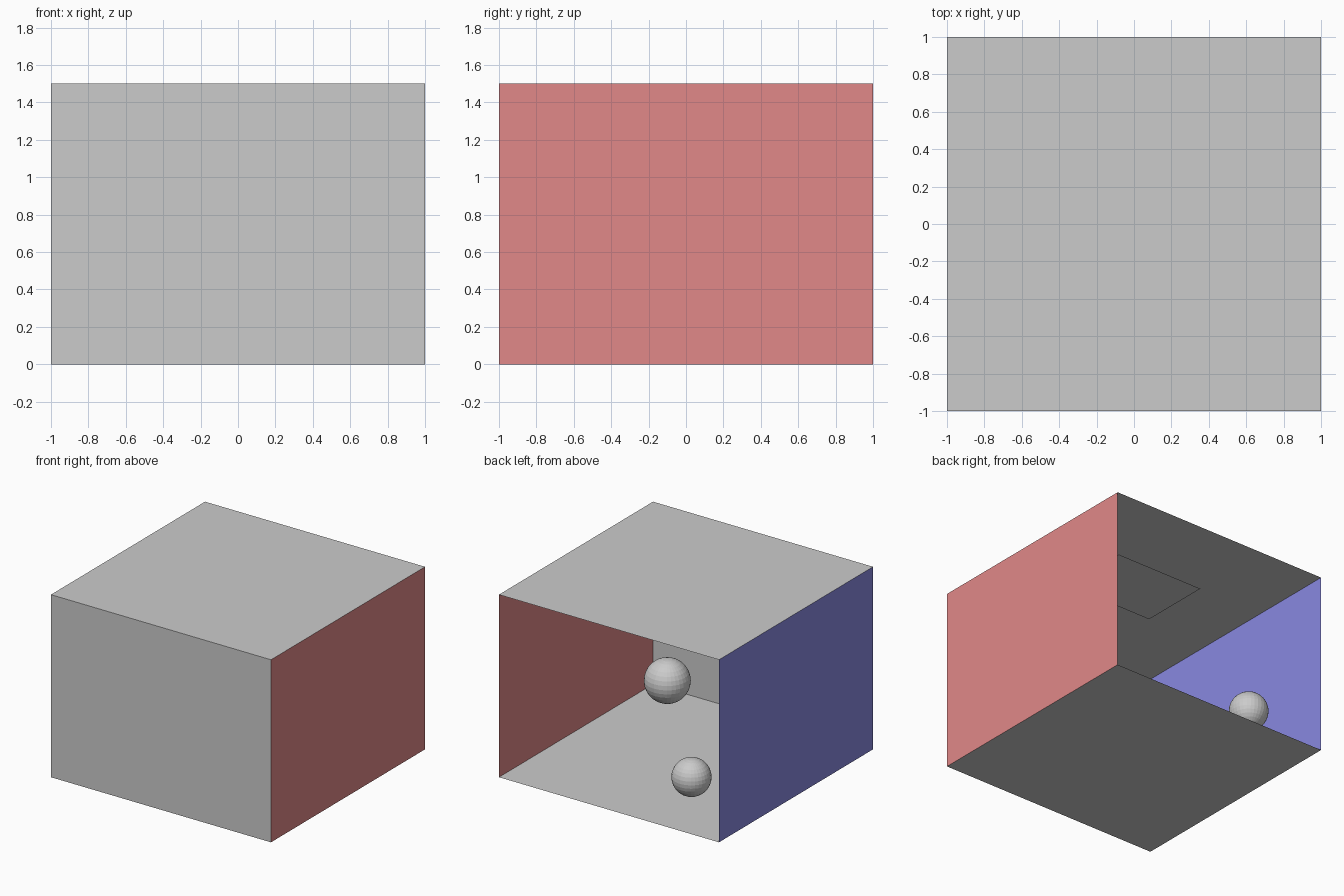
import bpy
from math import pi

if "Cube" in bpy.data.objects:
    bpy.data.objects.remove(bpy.data.objects["Cube"])

W, H = 2.0, 1.5   # room width/depth and height


def paint(obj, name, color):
    mat = bpy.data.materials.new(name)
    mat.diffuse_color = color
    mat.use_nodes = True
    mat.node_tree.nodes["Principled BSDF"].inputs["Base Color"].default_value = mat.diffuse_color
    obj.data.materials.append(mat)


def panel(name, loc, size, rot=(0, 0, 0)):
    """Flat single-sheet panel; size is along its local x and y."""
    bpy.ops.mesh.primitive_plane_add(size=1, location=loc, rotation=rot)
    obj = bpy.context.object
    obj.name = name
    obj.scale = (size[0], size[1], 1)
    bpy.ops.object.transform_apply(location=False, rotation=True, scale=True)
    return obj


def ball(name, loc, radius):
    bpy.ops.mesh.primitive_uv_sphere_add(segments=32, ring_count=16,
                                         radius=radius, location=loc)
    bpy.context.object.name = name


# Room shell, open at the back (+y)
panel("floor", (0, 0, 0), (W, W))
panel("ceiling", (0, 0, H), (W, W), (pi, 0, 0))
panel("front_wall", (0, -W / 2, H / 2), (W, H), (-pi / 2, 0, 0))

# Coloured side walls
red = panel("right_wall", (W / 2, 0, H / 2), (H, W), (0, -pi / 2, 0))
paint(red, "red", (0.75, 0.25, 0.25, 1))
blue = panel("left_wall", (-W / 2, 0, H / 2), (H, W), (0, pi / 2, 0))
paint(blue, "blue", (0.25, 0.25, 0.75, 1))

# Light panel just below the ceiling
panel("ceiling_lamp", (0, 0, H - 0.01), (0.8, 0.6), (pi, 0, 0))

# Floating balls
ball("large_ball", (0.52, -0.5, 0.35), 0.175)
ball("small_ball", (-0.54, 0.70, 0.30), 0.15)
